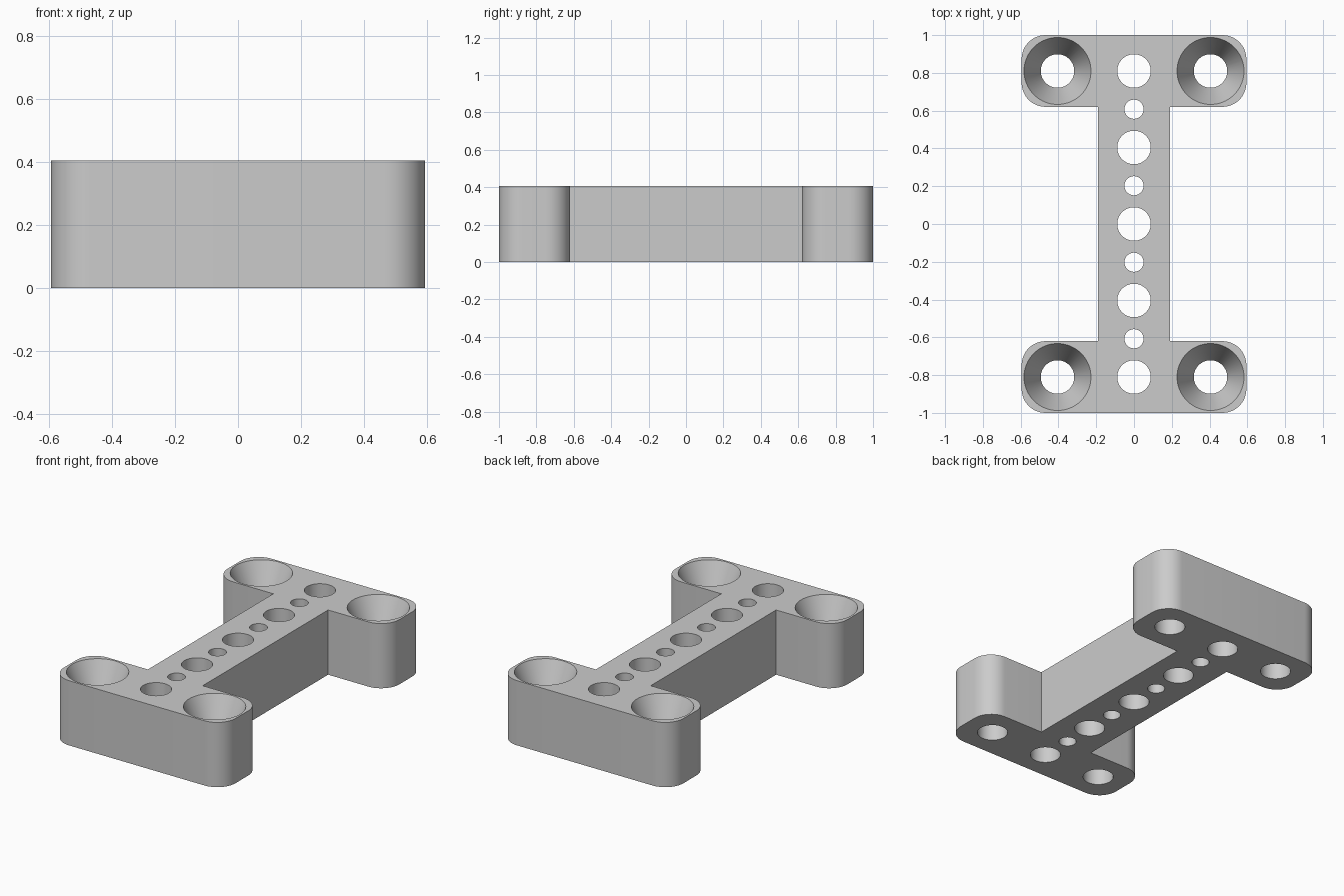
import bpy, bmesh, math

old = bpy.data.objects.get("Cube")
if old:
    bpy.data.objects.remove(old, do_unlink=True)

U = 2 / 39.5            # one millimetre in scene units
PITCH = 8 * U           # spacing of the main holes
HEIGHT = 8 * U
HALF = 3.75 * U         # half width of every bar
CORNER = 2.5 * U
BIG, SMALL, SINK = 1.75 * U, 1.0 * U, 3.5 * U
SINK_DEPTH = 4 * U
END_X, END_Y = PITCH + HALF, 2 * PITCH + HALF

grey = bpy.data.materials.new("plain grey")
grey.use_nodes = True
colour = (0.6, 0.6, 0.6, 1)
grey.diffuse_color = colour
grey.node_tree.nodes["Principled BSDF"].inputs["Base Color"].default_value = colour


def new_object(name, bm):
    bmesh.ops.recalc_face_normals(bm, faces=bm.faces)
    mesh = bpy.data.meshes.new(name)
    bm.to_mesh(mesh)
    bm.free()
    ob = bpy.data.objects.new(name, mesh)
    bpy.context.collection.objects.link(ob)
    return ob


def arc(cx, cy, start, steps=12):
    """Quarter circle, counter-clockwise from the start angle in degrees."""
    angles = [math.radians(start + 90 * i / steps) for i in range(steps + 1)]
    return [(cx + CORNER * math.cos(a), cy + CORNER * math.sin(a)) for a in angles]


def lathe(bm, x, y, profile, segments=64):
    """Closed solid of revolution from (radius, height) pairs."""
    rings = [[bm.verts.new((x + r * math.cos(math.tau * i / segments),
                            y + r * math.sin(math.tau * i / segments), z))
              for i in range(segments)] for r, z in profile]
    for low, high in zip(rings, rings[1:]):
        for i in range(segments):
            j = (i + 1) % segments
            bm.faces.new((low[i], low[j], high[j], high[i]))
    bm.faces.new(rings[0][::-1])
    bm.faces.new(rings[-1])


# I-shaped body: the +y half of the outline, then the same turned by 180 degrees
inner_y = END_Y - 2 * HALF
half = [(HALF, inner_y)]
half += arc(END_X - CORNER, inner_y + CORNER, -90)
half += arc(END_X - CORNER, END_Y - CORNER, 0)
half += arc(-END_X + CORNER, END_Y - CORNER, 90)
half += arc(-END_X + CORNER, inner_y + CORNER, 180)
half += [(-HALF, inner_y)]
outline = half + [(-x, -y) for x, y in half]
bm = bmesh.new()
base = bm.faces.new([bm.verts.new((x, y, 0)) for x, y in outline])
top = bmesh.ops.extrude_face_region(bm, geom=[base])["geom"]
bmesh.ops.translate(bm, vec=(0, 0, HEIGHT),
                    verts=[v for v in top if isinstance(v, bmesh.types.BMVert)])
body = new_object("mounting_bracket", bm)
body.data.materials.append(grey)

# Cutters: alternating holes along the web, countersunk holes in the corners
over = 0.05
bm = bmesh.new()
for i in range(-4, 5):
    radius = SMALL if i % 2 else BIG
    lathe(bm, 0, i * PITCH / 2, [(radius, -over), (radius, HEIGHT + over)])
for sx in (-1, 1):
    for sy in (-1, 1):
        lathe(bm, sx * PITCH, sy * 2 * PITCH,
              [(BIG, -over), (BIG, HEIGHT - SINK_DEPTH),
               (SINK, HEIGHT), (SINK, HEIGHT + over)])
cutter = new_object("hole_cutter", bm)
cutter.data.materials.append(grey)
cutter.hide_render = True

# Cut the holes and bake the result
cut = body.modifiers.new("holes", "BOOLEAN")
cut.operation = "DIFFERENCE"
cut.solver = "EXACT"
cut.object = cutter
bpy.context.view_layer.objects.active = body
for ob in bpy.context.selected_objects:
    ob.select_set(False)
body.select_set(True)
bpy.ops.object.modifier_apply(modifier=cut.name)
bpy.data.objects.remove(cutter, do_unlink=True)

bpy.ops.object.shade_smooth_by_angle(angle=math.radians(20))
